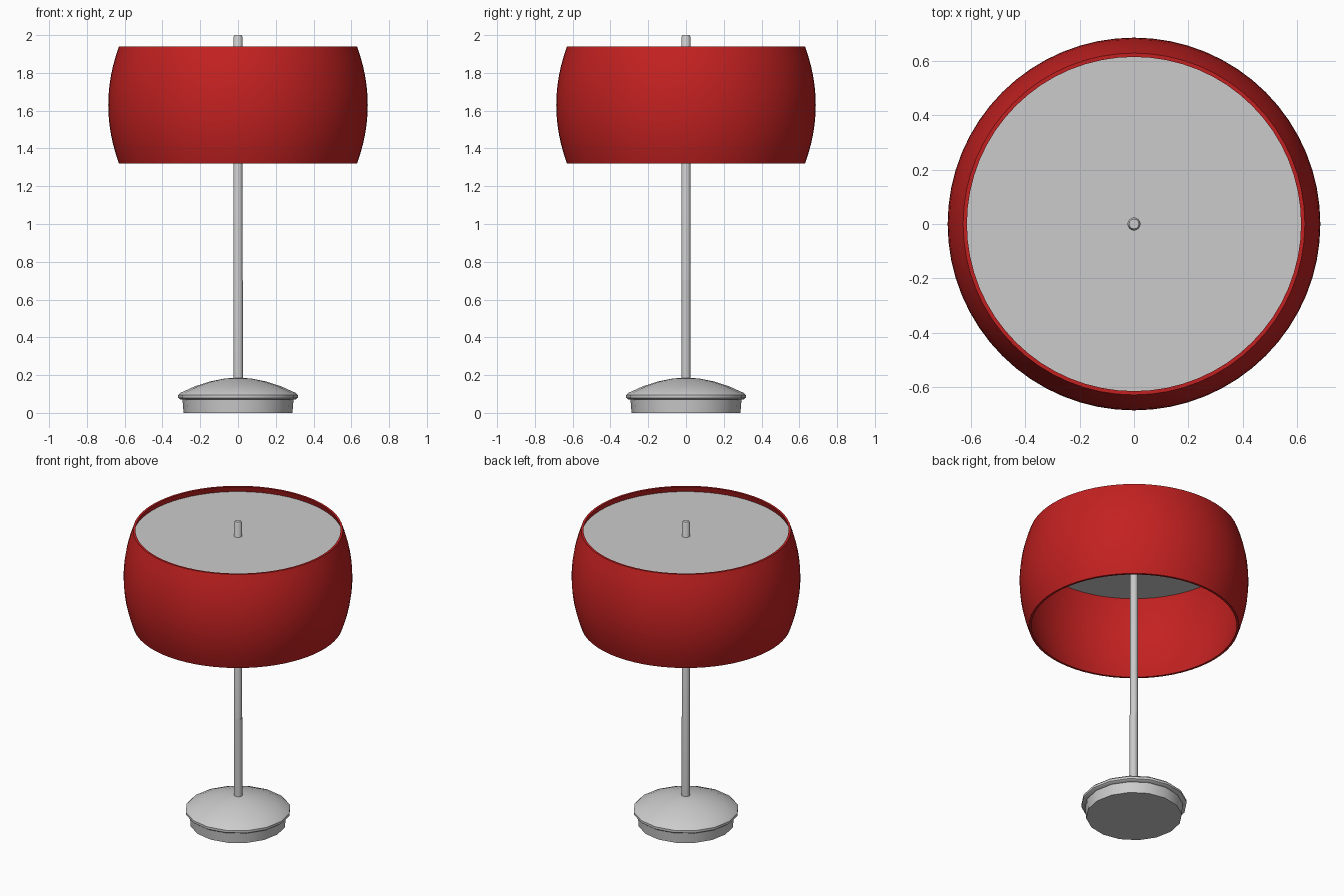
import bpy, bmesh, math

if "Cube" in bpy.data.objects:
    bpy.data.objects.remove(bpy.data.objects["Cube"])


def lathe(name, profile, sides, closed=False, angle=40):
    """Spin an (r, z) profile around the z axis."""
    bm = bmesh.new()
    verts = [bm.verts.new((r, 0, z)) for r, z in profile]
    pairs = list(zip(verts, verts[1:]))
    if closed:
        pairs.append((verts[-1], verts[0]))
    edges = [bm.edges.new(p) for p in pairs]
    bmesh.ops.spin(bm, geom=verts + edges, cent=(0, 0, 0), axis=(0, 0, 1),
                   angle=2 * math.pi, steps=sides)
    bmesh.ops.remove_doubles(bm, verts=bm.verts, dist=0.0005)
    bmesh.ops.recalc_face_normals(bm, faces=bm.faces)
    mesh = bpy.data.meshes.new(name)
    bm.to_mesh(mesh)
    bm.free()
    obj = bpy.data.objects.new(name, mesh)
    bpy.context.collection.objects.link(obj)
    bpy.ops.object.select_all(action='DESELECT')
    obj.select_set(True)
    bpy.context.view_layer.objects.active = obj
    bpy.ops.object.shade_smooth_by_angle(angle=math.radians(angle))
    return obj


# Weighted foot with an overhanging shallow dome
lathe("base", [(0, 0), (0.288, 0), (0.294, 0.07), (0.306, 0.072), (0.317, 0.08),
               (0.317, 0.095), (0.305, 0.106), (0.23, 0.14), (0.15, 0.166),
               (0.07, 0.182), (0, 0.187)], 16)

# Pole running through the shade, with a softened tip
lathe("pole", [(0, 0.15), (0.024, 0.15), (0.024, 1.99), (0.018, 2.0), (0, 2.0)], 16)

# Lower sleeve, sitting very slightly off the pole axis
sleeve = lathe("pole_sleeve", [(0, 0.15), (0.024, 0.15), (0.024, 0.7), (0, 0.7)], 16)
sleeve.location.x = 0.003

# Bulging drum shade with wall thickness, open at both ends
MID, HALF, WALL = 1.63, 0.31, 0.014
steps = [i / 6 for i in range(-6, 7)]
outer = [(0.687 - 0.057 * t * t, MID + HALF * t) for t in steps]
inner = [(r - WALL, z) for r, z in reversed(outer)]
shade = lathe("shade", outer + inner, 64, closed=True)
red = bpy.data.materials.new("shade_red")
red.diffuse_color = (0.55, 0.015, 0.015, 1)
red.use_nodes = True
red.node_tree.nodes["Principled BSDF"].inputs["Base Color"].default_value = red.diffuse_color
shade.data.materials.append(red)

# Diffuser plate recessed just below the top rim
lathe("diffuser", [(0, 1.875), (0.636, 1.875), (0.63, 1.902), (0, 1.902)], 64)
